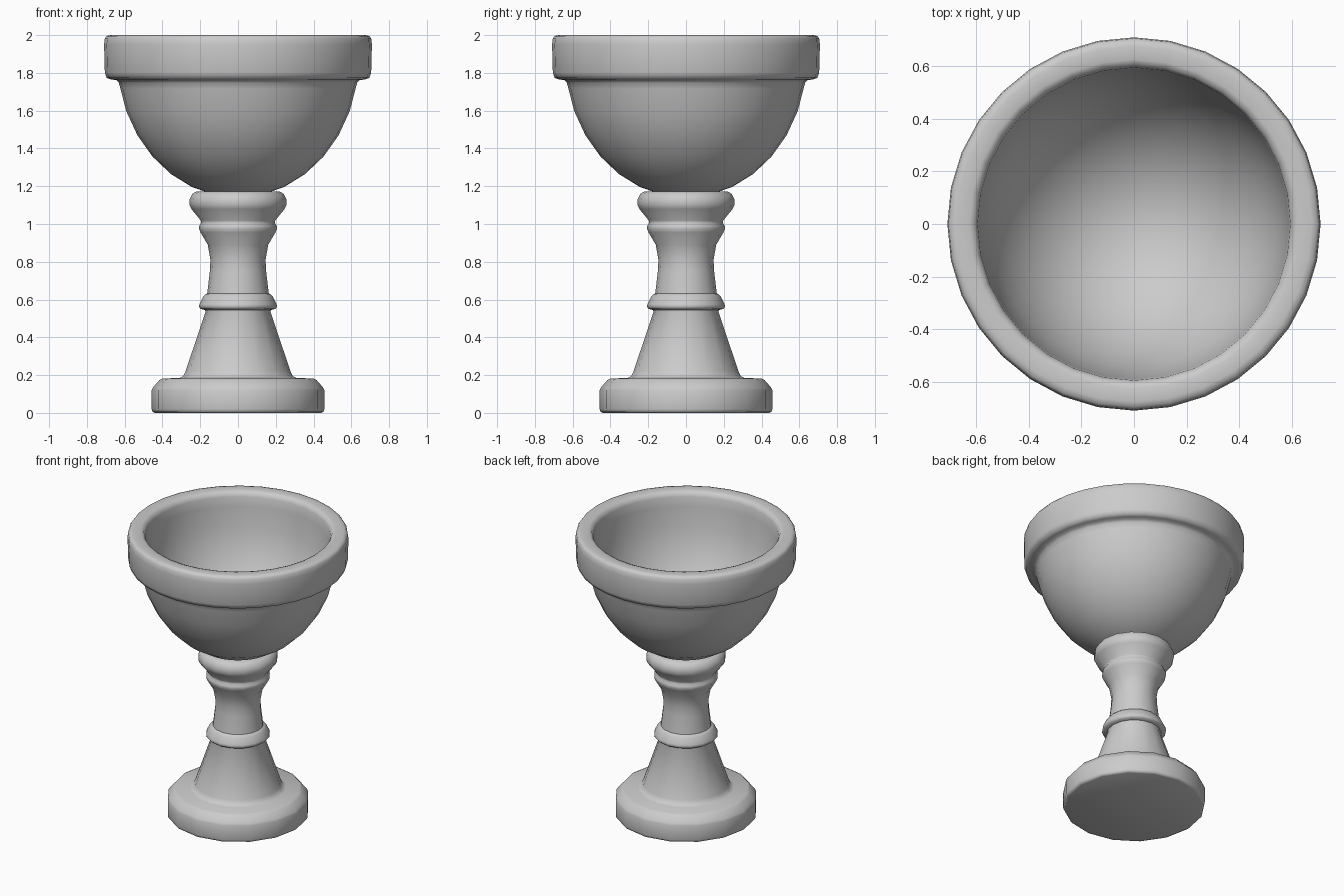
import bpy, bmesh
from math import sin, cos, pi, radians

if "Cube" in bpy.data.objects:
    bpy.data.objects.remove(bpy.data.objects["Cube"])


def lathe(name, profile, sides, angle=55):
    """Spin an (r, z) profile around the z axis."""
    bm = bmesh.new()
    rings = [[bm.verts.new((r * cos(2 * pi * i / sides), r * sin(2 * pi * i / sides), z))
              for i in range(sides)] for r, z in profile]
    for a, b in zip(rings, rings[1:]):
        for i in range(sides):
            j = (i + 1) % sides
            bm.faces.new((a[i], a[j], b[j], b[i]))
    # Collapse the poles and orient the faces
    bmesh.ops.remove_doubles(bm, verts=bm.verts, dist=1e-5)
    bmesh.ops.recalc_face_normals(bm, faces=bm.faces)
    mesh = bpy.data.meshes.new(name)
    bm.to_mesh(mesh)
    bm.free()
    obj = bpy.data.objects.new(name, mesh)
    bpy.context.collection.objects.link(obj)
    bpy.ops.object.select_all(action='DESELECT')
    obj.select_set(True)
    bpy.context.view_layer.objects.active = obj
    bpy.ops.object.shade_smooth_by_angle(angle=radians(angle))
    return obj


def arc(radius, depth, centre_z, steps):
    """Quarter ellipse from the bottom pole up, in 11.25 degree steps."""
    return [(radius * sin(pi / 16 * k), centre_z - depth * cos(pi / 16 * k)) for k in steps]


# Foot, cone, collar and waisted stem in one turned piece
lathe("foot_and_stem", [
    (0, 0), (0.44, 0), (0.453, 0.006), (0.457, 0.02), (0.457, 0.12), (0.45, 0.135),
    (0.415, 0.175), (0.40, 0.182), (0.31, 0.185), (0.29, 0.195), (0.278, 0.22),
    (0.172, 0.535), (0.175, 0.545), (0.197, 0.55), (0.207, 0.562), (0.204, 0.575),
    (0.183, 0.618), (0.172, 0.629), (0.163, 0.632), (0.149, 0.75), (0.146, 0.81),
    (0.16, 0.89), (0.198, 0.955), (0.207, 0.975), (0.205, 0.99), (0.195, 1.005),
    (0.197, 1.018), (0.247, 1.08), (0.257, 1.10), (0.257, 1.13), (0.242, 1.16),
    (0.22, 1.172), (0, 1.172)], 16)

# Hollow bowl with a thick rounded rim, its underside filleted into the bowl
lathe("bowl", arc(0.64, 0.74, 1.88, range(7))
      + [(0.622, 1.715), (0.631, 1.748), (0.645, 1.762), (0.67, 1.765), (0.695, 1.773),
         (0.705, 1.80), (0.709, 1.95), (0.705, 1.982), (0.695, 1.996), (0.675, 2.0),
         (0.625, 2.0), (0.605, 1.992), (0.594, 1.965)]
      + arc(0.588, 0.72, 1.90, range(8, -1, -1)), 32)
